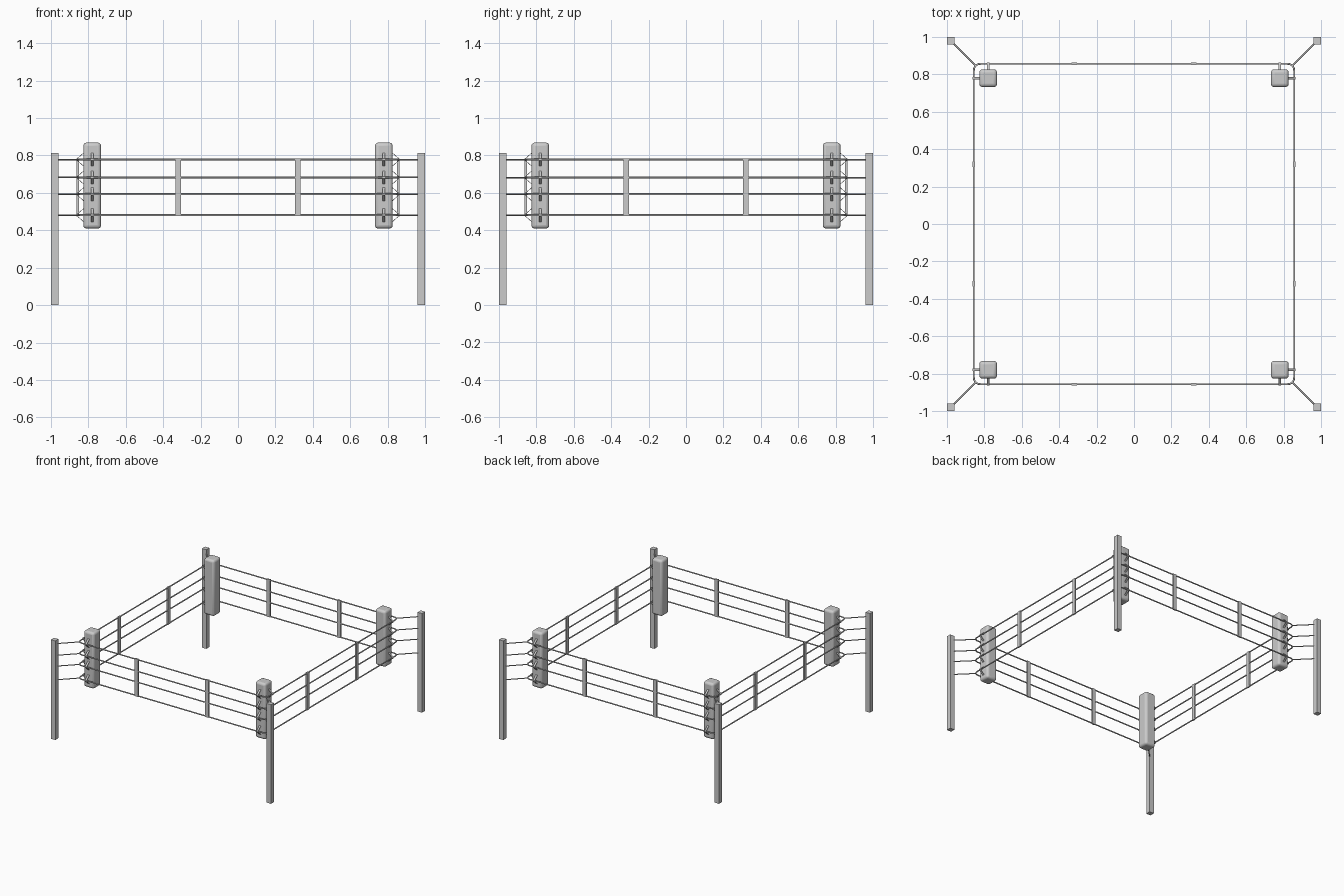
import bpy, math
from mathutils import Matrix

if "Cube" in bpy.data.objects:
    bpy.data.objects.remove(bpy.data.objects["Cube"])

ROPE_Z = (0.481, 0.593, 0.682, 0.778)
ROPE_R, ROPE_XY, PAD_XY = 0.005, 0.856, 0.779


def box(name, loc, size, bevel=0, segments=3):
    bpy.ops.mesh.primitive_cube_add(size=1, location=loc)
    ob = bpy.context.object
    ob.name = name
    ob.scale = size
    bpy.ops.object.transform_apply(location=False, rotation=False, scale=True)
    if bevel:
        mod = ob.modifiers.new("Bevel", 'BEVEL')
        mod.width, mod.segments = bevel, segments
        bpy.ops.object.shade_smooth_by_angle(angle=math.radians(40))
    return ob


def tube(name, pts, radius, cyclic=False):
    cu = bpy.data.curves.new(name, 'CURVE')
    cu.dimensions = '3D'
    cu.bevel_depth, cu.bevel_resolution = radius, 2
    cu.use_fill_caps = True
    sp = cu.splines.new('POLY')
    sp.points.add(len(pts) - 1)
    for p, co in zip(sp.points, pts):
        p.co = (*co, 1)
    sp.use_cyclic_u = cyclic
    ob = bpy.data.objects.new(name, cu)
    bpy.context.collection.objects.link(ob)
    return ob


def ribbon(name, profile, width, matrix):
    # flat strap following a (y, z) profile
    verts = [(s * width / 2, y, z) for y, z in profile for s in (-1, 1)]
    faces = [(2*i, 2*i + 1, 2*i + 3, 2*i + 2) for i in range(len(profile) - 1)]
    me = bpy.data.meshes.new(name)
    me.from_pydata(verts, [], faces)
    ob = bpy.data.objects.new(name, me)
    bpy.context.collection.objects.link(ob)
    ob.matrix_world = matrix
    mod = ob.modifiers.new("Solidify", 'SOLIDIFY')
    mod.thickness, mod.offset = 0.003, 0


# Ropes: four rounded square loops
r = 0.035
for z in ROPE_Z:
    pts = []
    for k in range(4):
        for i in range(6):
            a = k * math.pi / 2 + i * math.pi / 10
            cx = (ROPE_XY - r) * (1 if k in (0, 3) else -1)
            cy = (ROPE_XY - r) * (1 if k < 2 else -1)
            pts.append((cx + r * math.cos(a), cy + r * math.sin(a), z))
    tube("rope", pts, ROPE_R, True)

# Corner posts, pads and the cables tying ropes to posts
for sx in (-1, 1):
    for sy in (-1, 1):
        box("corner_post", (sx * 0.98, sy * 0.98, 0.407), (0.04, 0.04, 0.814))
        box("corner_pad", (sx * PAD_XY, sy * PAD_XY, 0.639), (0.095, 0.095, 0.46), 0.018)
        for z in ROPE_Z:
            tube("post_cable", [(sx * d, sy * d, z) for d in (0.842, 0.97)], 0.004)

# Straps on each side: rope spacers and pad ties looped round the ropes
for k in range(4):
    rot = Matrix.Rotation(k * math.pi / 2, 4, 'Z')
    for s in (-1, 1):
        sp = box("rope_spacer", (0, 0, 0), (0.03, 0.013, 0.308))
        sp.matrix_world = rot @ Matrix.Translation((s * 0.32, -ROPE_XY, 0.63))
        for z in ROPE_Z:
            e = -PAD_XY - 0.046
            o = -ROPE_XY
            prof = [(e, 0.035), (o, 0.008), (o - 0.007, 0.004),
                    (o - 0.007, -0.004), (o, -0.008), (e, -0.035)]
            ribbon("pad_tie", prof, 0.015,
                   rot @ Matrix.Translation((s * PAD_XY, 0, z)))
